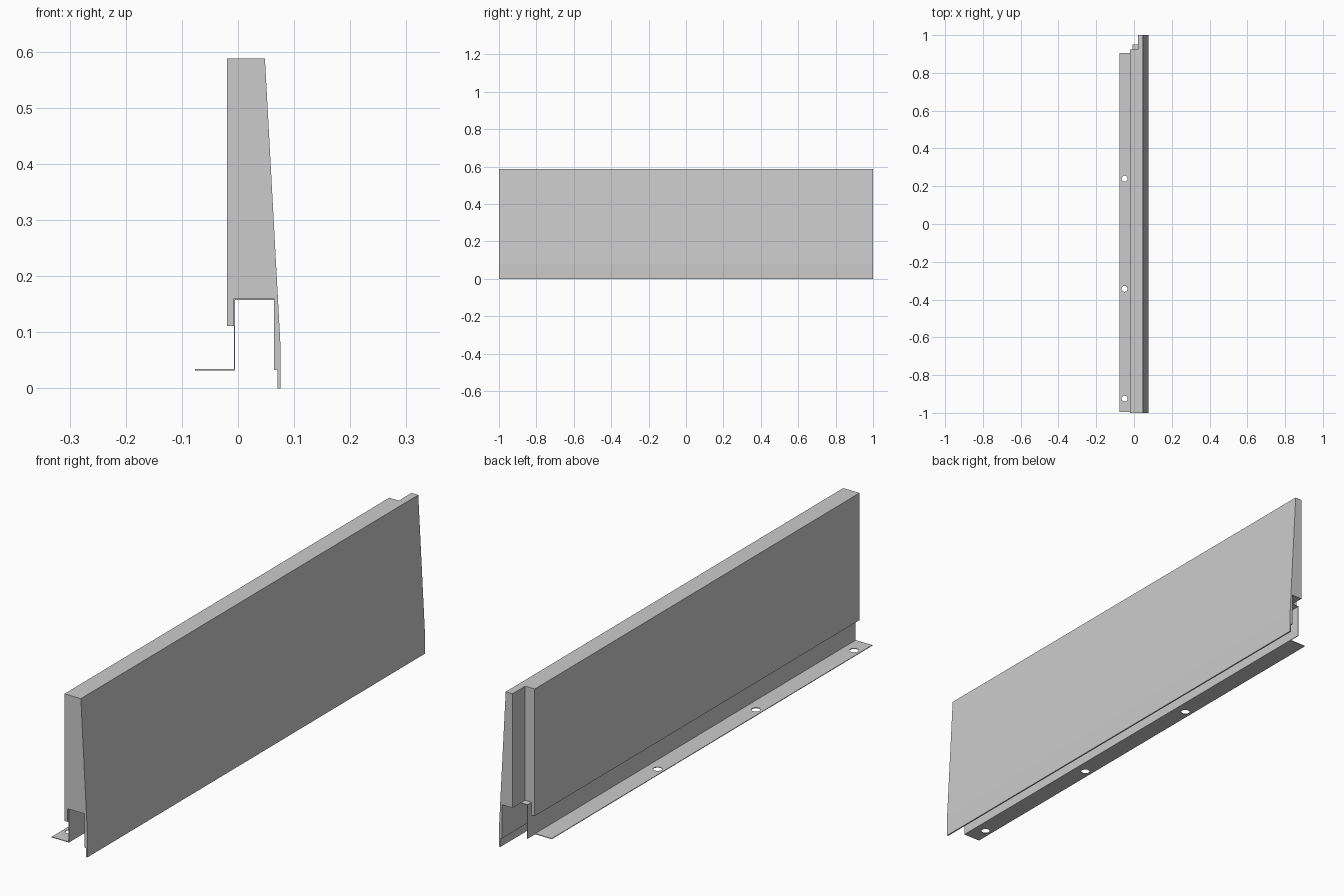
import bpy, bmesh
from mathutils import Matrix, Vector

if "Cube" in bpy.data.objects:
    bpy.data.objects.remove(bpy.data.objects["Cube"])


def make(name, bm, cutter=False):
    bmesh.ops.recalc_face_normals(bm, faces=bm.faces)
    me = bpy.data.meshes.new(name)
    bm.to_mesh(me)
    bm.free()
    ob = bpy.data.objects.new(name, me)
    bpy.context.scene.collection.objects.link(ob)
    if cutter:
        ob.hide_render = True
        ob.display_type = 'WIRE'
    return ob


def extrude_y(name, profile, y0, y1, cutter=False):
    """Extrude an (x, z) outline along y."""
    bm = bmesh.new()
    face = bm.faces.new([bm.verts.new((x, y0, z)) for x, z in profile])
    res = bmesh.ops.extrude_face_region(bm, geom=[face])
    moved = [v for v in res['geom'] if isinstance(v, bmesh.types.BMVert)]
    bmesh.ops.translate(bm, verts=moved, vec=Vector((0, y1 - y0, 0)))
    return make(name, bm, cutter)


def box_cutter(name, x0, x1, y0, y1, z0, z1):
    return extrude_y(name, [(x0, z0), (x1, z0), (x1, z1), (x0, z1)], y0, y1, True)


def cut(ob, cutter):
    mod = ob.modifiers.new(cutter.name, 'BOOLEAN')
    mod.operation = 'DIFFERENCE'
    mod.solver = 'EXACT'
    mod.object = cutter


# Panel body with sloped front, lower channel and drip edge
panel = extrude_y("panel_body", [
    (-0.020, 0.588), (0.048, 0.588), (0.0755, 0.080), (0.0755, 0.0),
    (0.070, 0.0), (0.070, 0.033), (0.064, 0.033), (0.064, 0.160),
    (-0.0075, 0.160), (-0.0075, 0.111), (-0.020, 0.111)], -1, 1)

# Rebate at the far end of the panel
cut(panel, box_cutter("rebate_cutter", -0.1, 0.02, 0.925, 1.1, -0.1, 0.8))

# Folded sheet bracket: foot, upright and channel top
t = 0.0025
bracket = extrude_y("mounting_bracket", [
    (-0.0765, 0.032), (-0.005, 0.032), (-0.005, 0.160 - t), (0.064, 0.160 - t),
    (0.064, 0.160), (-0.005 - t, 0.160), (-0.005 - t, 0.032 + t),
    (-0.0765, 0.032 + t)], -0.995, 0.95)

# Trim channel top beyond the rebate, and shorten the foot
cut(bracket, box_cutter("tab_cutter", 0.02, 0.1, 0.925, 1.1, 0.1, 0.2))
cut(bracket, box_cutter("foot_cutter", -0.2, -0.005 - t, 0.905, 1.1, -0.1, 0.3))

# Screw holes in the foot
bm = bmesh.new()
for y in (-0.925, -0.343, 0.24):
    bmesh.ops.create_cone(bm, cap_ends=True, segments=24, radius1=0.016,
                          radius2=0.016, depth=0.05,
                          matrix=Matrix.Translation((-0.05, y, 0.033)))
cut(bracket, make("hole_cutter", bm, True))
